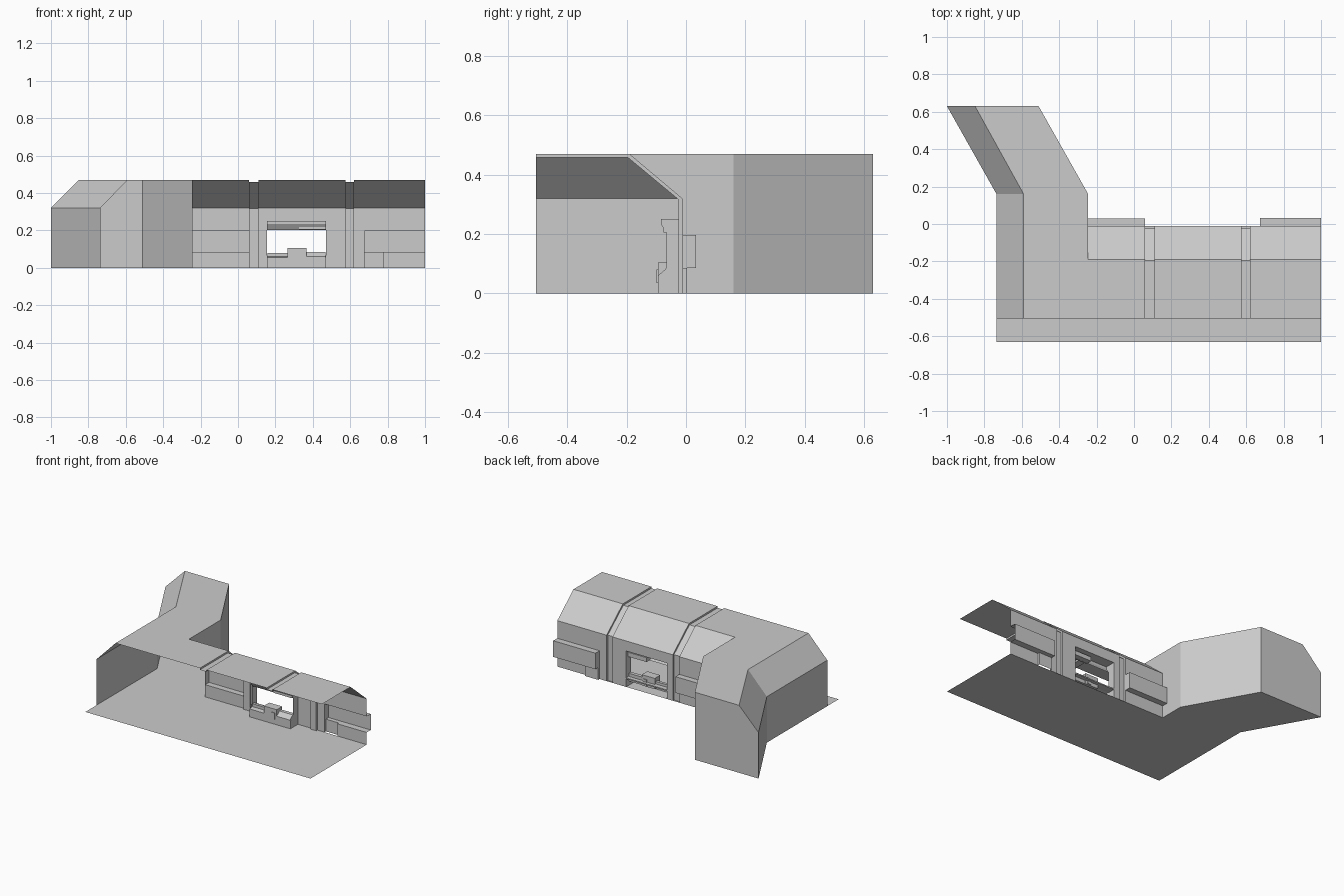
import bpy

if "Cube" in bpy.data.objects:
    bpy.data.objects.remove(bpy.data.objects["Cube"])

H, S = 0.47, 0.32          # ceiling height, shoulder height
FRONT = -0.505             # front edge of the ceiling
WALL, BEND = -0.012, -0.19 # rear wall plane, ceiling bend


def mesh_object(name, faces):
    verts, index = [], []
    for f in faces:
        index.append(list(range(len(verts), len(verts) + len(f))))
        verts += f
    me = bpy.data.meshes.new(name)
    me.from_pydata(verts, [], index)
    ob = bpy.data.objects.new(name, me)
    bpy.context.collection.objects.link(ob)
    return ob


def sweep(profile, x0, x1):
    """Strip of quads: (y, z) profile drawn along x."""
    return [[(x0, *a), (x1, *a), (x1, *b), (x0, *b)]
            for a, b in zip(profile, profile[1:])]


def cap(profile, x):
    return [[(x, y, z) for y, z in profile]]


def rect(y0, y1, z0, z1):
    return [(y0, z0), (y1, z0), (y1, z1), (y0, z1)]


def solid(name, profile, x0, x1):
    return mesh_object(name, sweep(profile + profile[:1], x0, x1)
                       + cap(profile, x0) + cap(profile, x1))


# floor
mesh_object("floor", [[(x, y, 0) for x, y in
    [(-.735, -.63), (1, -.63), (1, WALL), (-.245, WALL),
     (-.245, .16), (-.51, .63), (-1, .63), (-.735, .16)]]])

# side passage: ceiling, sloped shoulder, outer wall, inner wall, closed end
outer = [(-.735, FRONT), (-.735, .16), (-1, .63)]
ridge = [(-.59, FRONT), (-.59, .16), (-.85, .63)]
inner = [(-.245, FRONT), (-.245, .16), (-.51, .63)]
passage = []
for i in range(2):
    for lo, zl, hi, zh in ((outer, 0, outer, S), (outer, S, ridge, H), (ridge, H, inner, H)):
        passage.append([(*lo[i], zl), (*lo[i + 1], zl), (*hi[i + 1], zh), (*hi[i], zh)])
passage.append([(-.245, .16, 0), (-.51, .63, 0), (-.51, .63, H), (-.245, .16, H)])
passage.append([(-.245, y, z) for y, z in
                [(WALL, 0), (.16, 0), (.16, H), (BEND, H), (WALL, S)]])
passage.append([(-1, .63, 0), (-.51, .63, 0), (-.51, .63, H), (-.85, .63, H), (-1, .63, S)])
mesh_object("side_passage", passage)

# main corridor shell, bay by bay
roof = [(FRONT, H), (BEND, H), (WALL, S)]
plain = roof + [(WALL, 0)]


def alcove(depth, foot=WALL):
    return roof + [(WALL, .197), (depth, .197), (depth, .085), (foot, .085), (foot, 0)]


mesh_object("left_bay", sweep(alcove(.03), -.245, .06) + cap(rect(WALL, .03, .085, .197), .06))
mesh_object("centre_bay", sweep(plain, .11, .155) + sweep(roof + [(WALL, .25)], .155, .47)
            + sweep(plain, .47, .575))
mesh_object("right_bay", sweep(plain, .62, .675) + sweep(alcove(.033, .003), .675, .775)
            + sweep(alcove(.033), .775, 1) + cap(rect(WALL, .033, .085, .197), .675)
            + cap(rect(WALL, .003, 0, .085), .675) + cap(rect(WALL, .003, 0, .085), .775))

# ribs set inward between the bays
rib = [(FRONT, H - .012), (BEND - .006, H - .012), (WALL - .013, S - .004), (WALL - .013, 0)]
for name, x0, x1 in (("left_rib", .06, .11), ("right_rib", .575, .62)):
    sides = [[(x, *plain[i]), (x, *plain[i + 1]), (x, *rib[i + 1]), (x, *rib[i])]
             for x in (x0, x1) for i in range(3)]
    mesh_object(name, sweep(rib, x0, x1) + sides)

# window niche pushed into the corridor
top = [(WALL, .25), (-.085, .25), (-.085, .235), (-.065, .203)]
sill = [(-.065, .065), (-.065, .06), (-.095, .055), (-.095, 0)]
side = top + [(-.065, .09), (-.075, .07), (-.095, .055), (-.095, 0), (WALL, 0)]
mesh_object("window_niche", sweep(top, .155, .47) + sweep(sill, .155, .47)
            + cap(side, .155) + cap(side, .47))

# window fittings
solid("window_sill", rect(-.065, WALL, .055, .063), .155, .47)
solid("shutter_box", rect(-.075, -.03, .205, .235), .325, .467)
solid("console_middle", rect(-.095, -.035, .03, .105), .265, .365)
solid("console_handle", rect(-.1, -.03, .035, .08), .325, .352)
solid("console_right", [(-.095, .03), (-.095, .06), (-.065, .085), (-.04, .085), (-.04, .03)],
      .365, .467)
solid("console_left", [(-.065, .055), (-.065, .08), (-.045, .08), (-.045, .055)], .157, .265)
